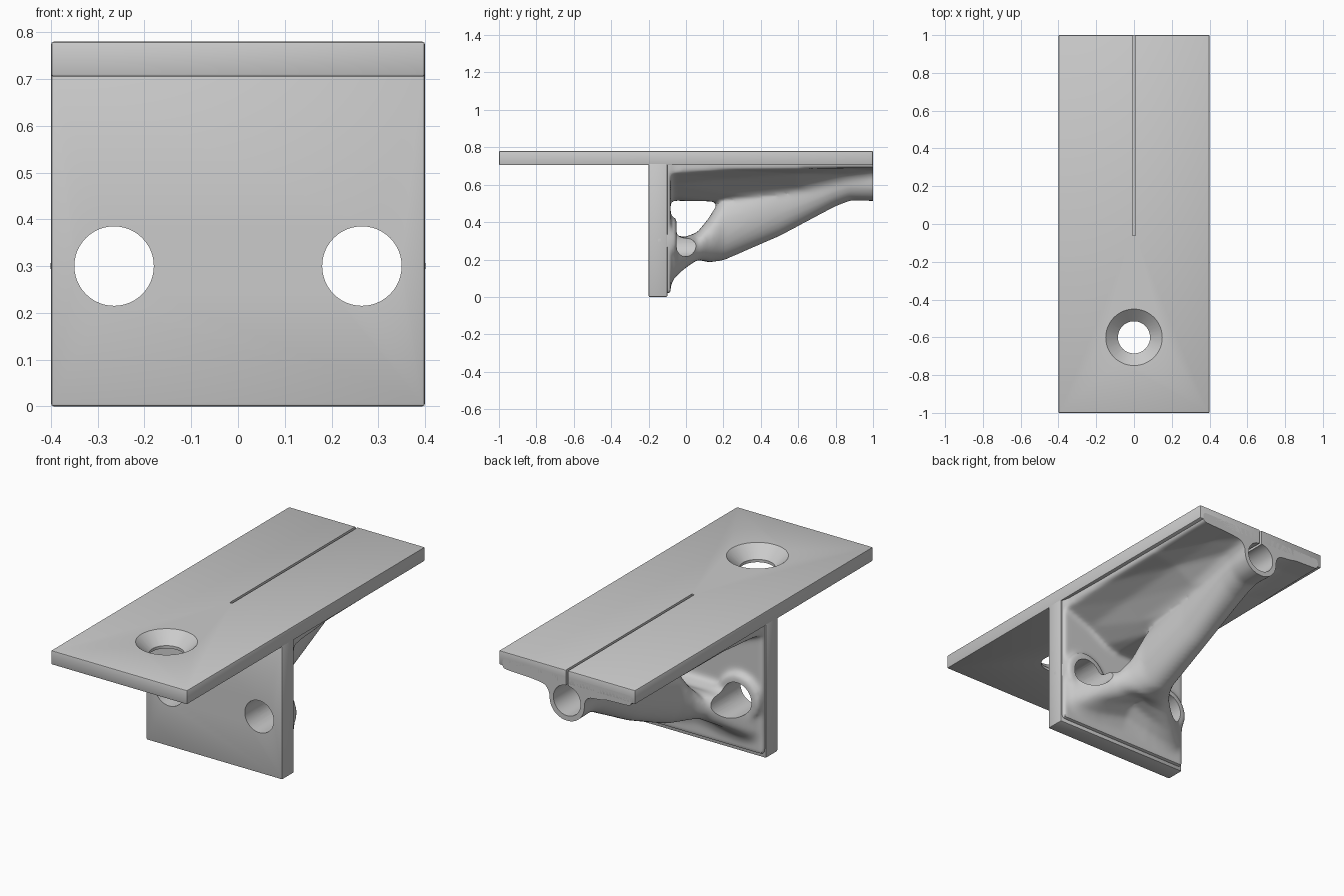
import bpy, bmesh, math
from mathutils import Matrix

if "Cube" in bpy.data.objects:
    bpy.data.objects.remove(bpy.data.objects["Cube"])


def add_object(name, bm):
    bmesh.ops.recalc_face_normals(bm, faces=bm.faces[:])
    me = bpy.data.meshes.new(name)
    bm.to_mesh(me)
    bm.free()
    ob = bpy.data.objects.new(name, me)
    bpy.context.collection.objects.link(ob)
    return ob


def add_box(bm, x, y, z):
    size = Matrix.Diagonal((x[1] - x[0], y[1] - y[0], z[1] - z[0], 1))
    mid = Matrix.Translation([(a + b) / 2 for a, b in (x, y, z)])
    bmesh.ops.create_cube(bm, size=1, matrix=mid @ size)


def box(name, x, y, z, bevel=0.0):
    bm = bmesh.new()
    add_box(bm, x, y, z)
    if bevel:
        bmesh.ops.bevel(bm, geom=bm.edges[:], offset=bevel, segments=2,
                        affect='EDGES', profile=0.5)
    return add_object(name, bm)


def add_cone(bm, loc, r1, r2, depth, along_y=False):
    m = Matrix.Translation(loc)
    if along_y:
        m = m @ Matrix.Rotation(math.pi / 2, 4, 'X')
    bmesh.ops.create_cone(bm, cap_ends=True, segments=48, radius1=r1, radius2=r2,
                          depth=depth, matrix=m)


def cone(name, *args):
    bm = bmesh.new()
    add_cone(bm, *args)
    return add_object(name, bm)


def loft(bm, rings):
    loops = [[bm.verts.new(p) for p in ring] for ring in rings]
    n = len(loops[0])
    for a, b in zip(loops, loops[1:]):
        for i in range(n):
            bm.faces.new((a[i], a[(i + 1) % n], b[(i + 1) % n], b[i]))
    bm.faces.new(loops[0])
    bm.faces.new(loops[-1])


# Flared web under the top plate: y, half width, edge z, quarter z, inner z, centre z
web = [(-0.15, 0.39, 0.64, 0.58, 0.53, 0.515),
       (-0.07, 0.385, 0.66, 0.60, 0.535, 0.515),
       (0.20, 0.38, 0.68, 0.63, 0.55, 0.51),
       (0.60, 0.38, 0.685, 0.66, 0.59, 0.51),
       (0.88, 0.38, 0.69, 0.685, 0.655, 0.53),
       (1.05, 0.38, 0.69, 0.685, 0.675, 0.53)]
bm = bmesh.new()
rings = []
for y, w, a, b, c, d in web:
    half = [(w, 0.745), (w, a), (0.23, b), (0.12, c), (0.05, d)]
    pts = half + [(-x, z) for x, z in reversed(half)]
    rings.append([(x, y, z) for x, z in pts])
loft(bm, rings)

# Diagonal arm: y, half width, bottom z, top z, lift of the underside centre
arm = [(-0.15, 0.39, 0.005, 0.36, 0.0),
       (-0.09, 0.385, 0.01, 0.35, 0.05),
       (-0.065, 0.36, 0.06, 0.335, 0.09),
       (-0.01, 0.28, 0.115, 0.32, 0.09),
       (0.06, 0.18, 0.16, 0.345, 0.05),
       (0.12, 0.14, 0.175, 0.42, 0.01),
       (0.20, 0.115, 0.195, 0.55, 0.0),
       (0.50, 0.10, 0.325, 0.66, 0.0),
       (0.80, 0.10, 0.485, 0.71, 0.0),
       (0.88, 0.10, 0.515, 0.72, 0.0),
       (1.05, 0.105, 0.512, 0.725, 0.0)]
rings = []
for y, hw, lo, hi, lift in arm:
    ring = []
    e = 0.55 if y < 0 else 0.95
    for i in range(32):
        t = 2 * math.pi * i / 32
        c, s = math.cos(t), math.sin(t)
        x = hw * math.copysign(abs(c) ** e, c)
        z = (lo + hi) / 2 + (hi - lo) / 2 * math.copysign(abs(s) ** e, s)
        if s < 0:
            z += lift * (1 - abs(x) / hw)
        ring.append((x, y, z))
    rings.append(ring)
loft(bm, rings)

# Thickened skin on the wall plate and collars round the two screw holes
add_box(bm, (-0.395, 0.395), (-0.17, -0.082), (0.02, 0.74))
for side in (-1, 1):
    add_cone(bm, (side * 0.265, -0.1, 0.3), 0.122, 0.14, 0.1, True)
support_web = add_object("support_web", bm)
mod = support_web.modifiers.new("blend", 'REMESH')
mod.mode = 'VOXEL'
mod.voxel_size = 0.012
mod = support_web.modifiers.new("soften", 'SMOOTH')
mod.factor = 0.5
mod.iterations = 8

# Plates
top_plate = box("top_plate", (-0.4, 0.4), (-1, 1), (0.705, 0.78), 0.006)
wall_plate = box("wall_plate", (-0.4, 0.4), (-0.2, -0.1), (0, 0.715), 0.006)

# Cutters: screw holes, bore, slot, end trim, drilled hole and countersink
holes = [cone("screw_hole_cutter", (s * 0.265, -0.025, 0.3), 0.085, 0.085, 0.75, True)
         for s in (-1, 1)]
bore = cone("bore_cutter", (0, 0.57, 0.62), 0.08, 0.08, 1.26, True)
slot = box("slot_cutter", (-0.007, 0.007), (-0.06, 1.2), (0.61, 0.9))
trim = box("end_trim_cutter", (-0.6, 0.6), (1.0, 1.3), (0.3, 0.9))
drill = cone("drill_cutter", (0, -0.6, 0.7), 0.085, 0.085, 0.3)
sink = cone("countersink_cutter", (0, -0.6, 0.75), 0.08, 0.155, 0.07)

cuts = {support_web: holes + [bore, slot, trim],
        top_plate: [bore, slot, drill, sink],
        wall_plate: holes}
cutters = holes + [bore, slot, trim, drill, sink]
for ob, tools in cuts.items():
    for c in tools:
        c.hide_render = True
        mod = ob.modifiers.new("cut", 'BOOLEAN')
        mod.operation = 'DIFFERENCE'
        mod.solver = 'EXACT'
        mod.object = c

# Bake the modifiers, then shade smooth with sharp edges kept
for ob in cuts:
    bpy.ops.object.select_all(action='DESELECT')
    ob.select_set(True)
    bpy.context.view_layer.objects.active = ob
    bpy.ops.object.convert(target='MESH')
    bpy.ops.object.shade_smooth_by_angle(angle=math.radians(35))
for c in cutters:
    bpy.data.objects.remove(c)
